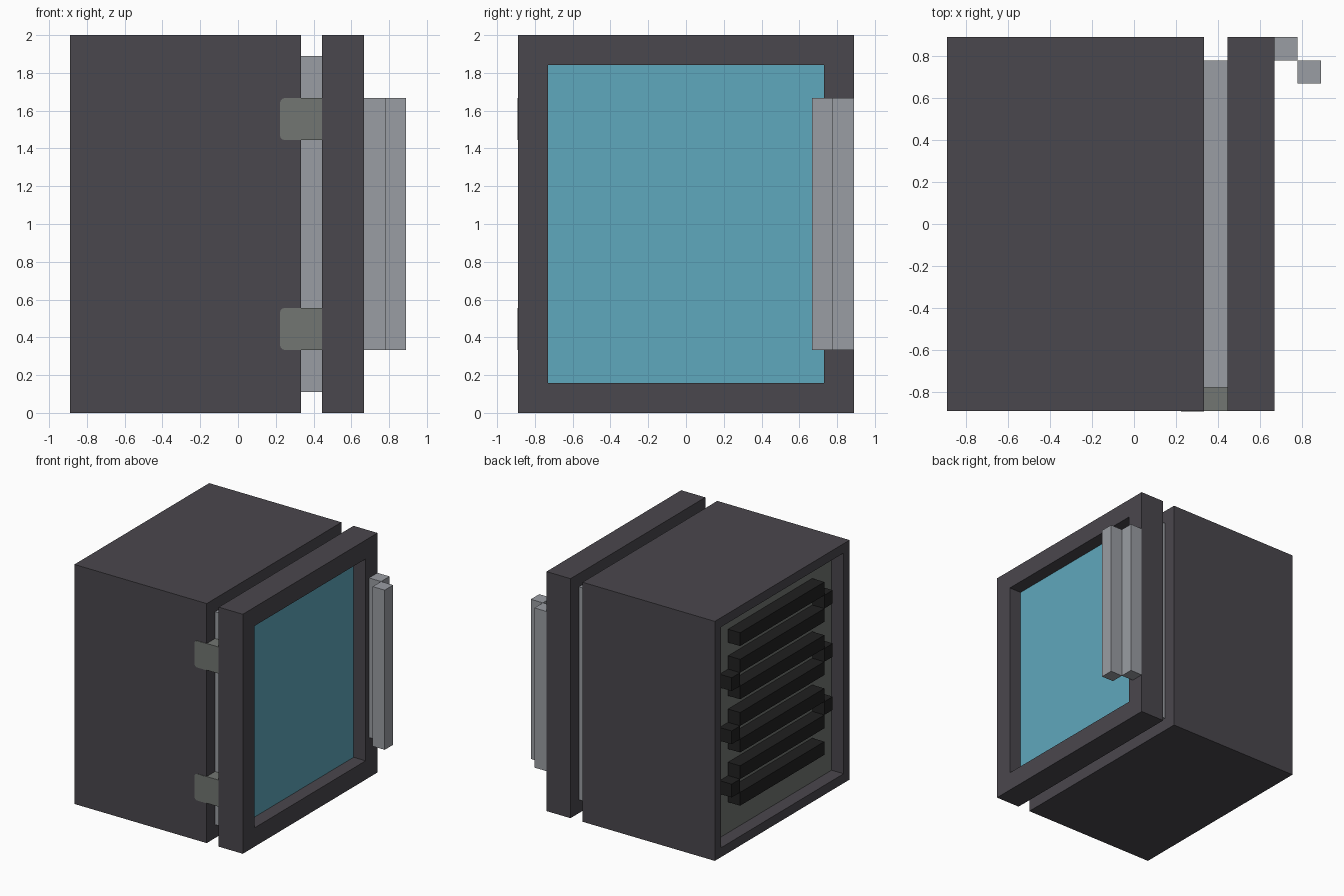
import bpy, bmesh, math
from mathutils import Vector

if "Cube" in bpy.data.objects:
    bpy.data.objects.remove(bpy.data.objects["Cube"])

U = 1 / 9  # design grid: the cabinet is 18 units tall


def material(name, rgb):
    m = bpy.data.materials.new(name)
    lin = [((c / 255 + 0.055) / 1.055) ** 2.4 for c in rgb]
    m.diffuse_color = (*lin, 1)
    m.use_nodes = True
    m.node_tree.nodes["Principled BSDF"].inputs["Base Color"].default_value = m.diffuse_color
    return m


CASE = material("dark_case", (74, 71, 77))
GLASS = material("blue_glass", (95, 168, 189))
STEEL = material("light_steel", (154, 157, 163))
IRON = material("grey_iron", (114, 118, 114))
BLACK = material("black_coil", (32, 32, 32))


def add_box(bm, lo, hi):
    """Add a box given two corners in grid units."""
    lo, hi = Vector(lo) * U, Vector(hi) * U
    verts = bmesh.ops.create_cube(bm, size=1)["verts"]
    for v in verts:
        v.co = Vector(((lo[i] + hi[i]) / 2 + v.co[i] * (hi[i] - lo[i]) for i in range(3)))
    return verts


def finish(name, bm, *mats):
    bmesh.ops.recalc_face_normals(bm, faces=bm.faces)
    me = bpy.data.meshes.new(name)
    bm.to_mesh(me)
    bm.free()
    for m in mats:
        me.materials.append(m)
    ob = bpy.data.objects.new(name, me)
    bpy.context.collection.objects.link(ob)
    return ob


def boxes(name, mat, *corners):
    bm = bmesh.new()
    for lo, hi in corners:
        add_box(bm, lo, hi)
    return finish(name, bm, mat)


def recessed_box(name, lo, hi, side, border, depth, panel):
    """Box whose +x or -x face is framed, sunk and given the panel colour."""
    bm = bmesh.new()
    add_box(bm, lo, hi)
    bm.normal_update()
    face = max(bm.faces, key=lambda f: f.normal.x * side)
    bmesh.ops.inset_individual(bm, faces=[face], thickness=border * U)
    # sink the inner face, leaving straight walls
    new = bmesh.ops.extrude_face_region(bm, geom=[face])["geom"]
    if face.is_valid:
        bmesh.ops.delete(bm, geom=[face], context='FACES_ONLY')
    bmesh.ops.translate(bm, vec=(-side * depth * U, 0, 0),
                        verts=[g for g in new if isinstance(g, bmesh.types.BMVert)])
    for g in new:
        if isinstance(g, bmesh.types.BMFace):
            g.material_index = 1
    return finish(name, bm, CASE, panel)


# Cabinet with sunken rear panel, and door with sunken glass
recessed_box("cabinet", (-8, -8, 0), (3, 8, 18), -1, 1, 1, IRON)
recessed_box("door", (4, -8, 0), (6, 8, 18), 1, 2, 1, GLASS)

# Seal block between cabinet and door
boxes("door_seal", STEEL, ((3, -7, 1), (4, 7, 17)))

# Stepped door handle: mounting strip and grip
boxes("handle", STEEL, ((6, 7, 3), (7, 8, 15)), ((7, 6, 3), (8, 7, 15)))

# Hinges: a knuckle in the gap and a thin round-cornered leaf on the cabinet
for label, z in (("lower", 3), ("upper", 13)):
    boxes(label + "_hinge_knuckle", IRON, ((3, -8, z), (4, -7, z + 2)))
    bm = bmesh.new()
    add_box(bm, (2, -8.03, z), (3, -8, z + 2))
    corner_edges = [e for e in bm.edges
                    if all(v.co.x < 2.5 * U for v in e.verts)
                    and abs(e.verts[0].co.z - e.verts[1].co.z) < 1e-5]
    bmesh.ops.bevel(bm, geom=corner_edges, offset=0.025, segments=3,
                    profile=0.5, affect='EDGES')
    finish(label + "_hinge_leaf", bm, IRON)

# Serpentine cooling coil: seven bars joined by alternating end blocks
parts = []
for i in range(7):
    z = 15 - 2 * i
    parts.append(((-8, -5, z), (-7, 5, z + 1)))
    if i < 6:
        y = -6 if i % 2 == 0 else 5
        parts.append(((-8, y, z - 1), (-7, y + 1, z)))
boxes("cooling_coil", BLACK, *parts)
